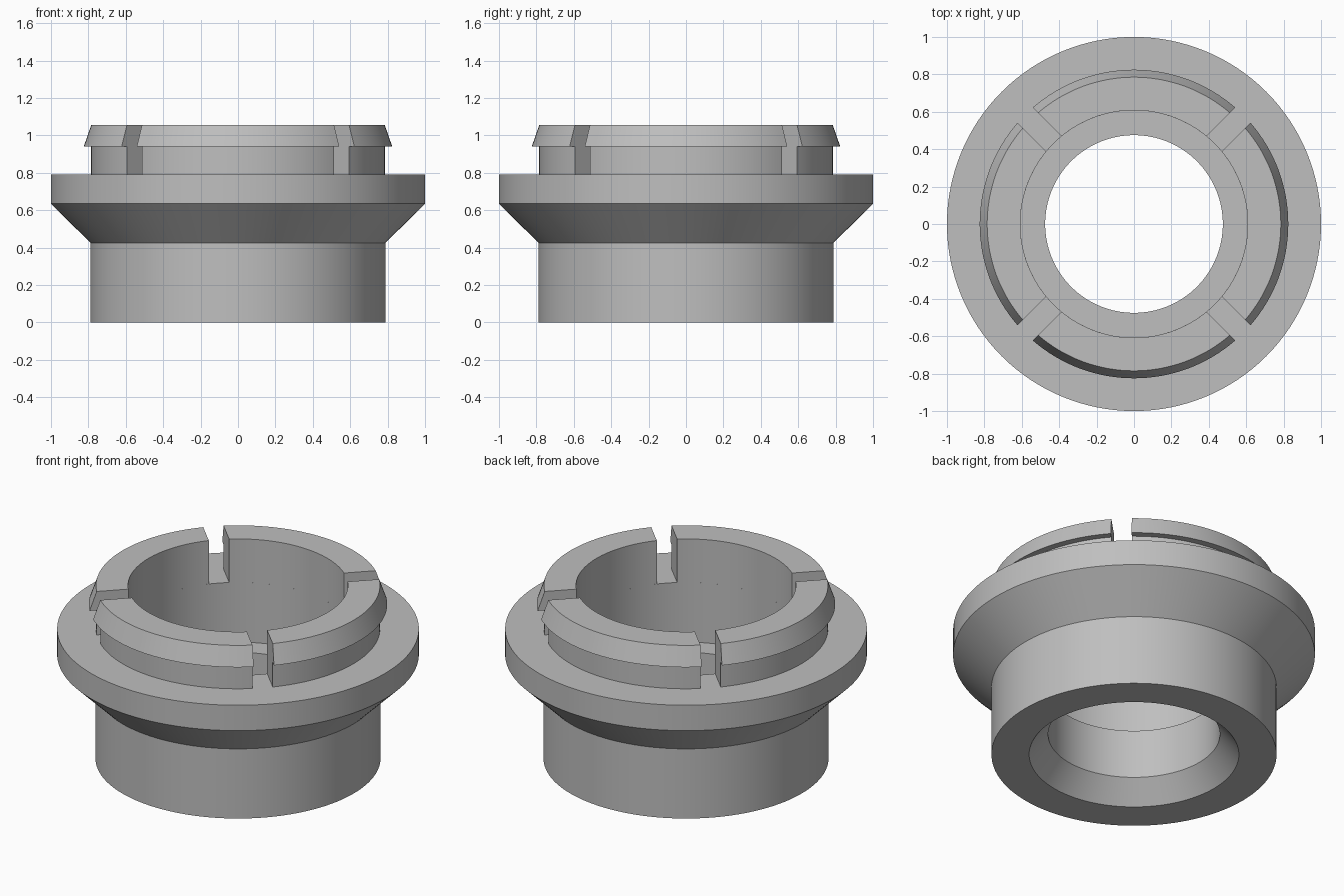
import bpy, bmesh, math

if "Cube" in bpy.data.objects:
    bpy.data.objects.remove(bpy.data.objects["Cube"], do_unlink=True)

# Single grey material
grey = bpy.data.materials.new("plain grey")
grey.use_nodes = True
colour = (0.52, 0.52, 0.52, 1)
grey.diffuse_color = colour
grey.node_tree.nodes["Principled BSDF"].inputs["Base Color"].default_value = colour

SLOT_HALF = 0.057   # half the width of each slot
FLANGE_TOP = 0.79
BORE = 0.608


def revolve(name, profile, steps, slot=None, middle=0.0):
    """Sweep a closed (radius, height) profile fully, or over a quarter with parallel slot walls."""
    bm = bmesh.new()
    rings = []
    for i in range(steps if slot is None else steps + 1):
        ring = []
        for r, z in profile:
            if slot is None:
                a = math.tau * i / steps
            else:
                reach = math.pi / 4 - math.asin(slot / r)
                a = middle + reach * (2 * i / steps - 1)
            ring.append(bm.verts.new((r * math.cos(a), r * math.sin(a), z)))
        rings.append(ring)
    pairs = list(zip(rings, rings[1:]))
    if slot is None:
        pairs.append((rings[-1], rings[0]))
    else:
        bm.faces.new(rings[0])
        bm.faces.new(rings[-1])
    n = len(profile)
    for a, b in pairs:
        for j in range(n):
            k = (j + 1) % n
            bm.faces.new((a[j], a[k], b[k], b[j]))
    bmesh.ops.recalc_face_normals(bm, faces=bm.faces)
    mesh = bpy.data.meshes.new(name)
    bm.to_mesh(mesh)
    bm.free()
    mesh.materials.append(grey)
    obj = bpy.data.objects.new(name, mesh)
    bpy.context.collection.objects.link(obj)
    bpy.ops.object.select_all(action="DESELECT")
    obj.select_set(True)
    bpy.context.view_layer.objects.active = obj
    bpy.ops.object.shade_smooth_by_angle(angle=math.radians(20))
    return obj


# Flanged body with a stepped bore and a tapered lower mouth
revolve("flanged_body", [
    (0.58, 0), (0.788, 0), (0.788, 0.425), (1, 0.635), (1, FLANGE_TOP),
    (BORE, FLANGE_TOP), (BORE, 0.425), (0.475, 0.425), (0.475, 0.128),
], 128)

# Four snap collar segments, each with an overhanging tapered lip
for number, side in enumerate(("left", "back", "right", "front")):
    revolve("snap_segment_" + side, [
        (BORE, FLANGE_TOP), (0.785, FLANGE_TOP), (0.785, 0.94),
        (0.825, 0.94), (0.785, 1.055), (BORE, 1.055),
    ], 32, SLOT_HALF, number * math.pi / 2)
